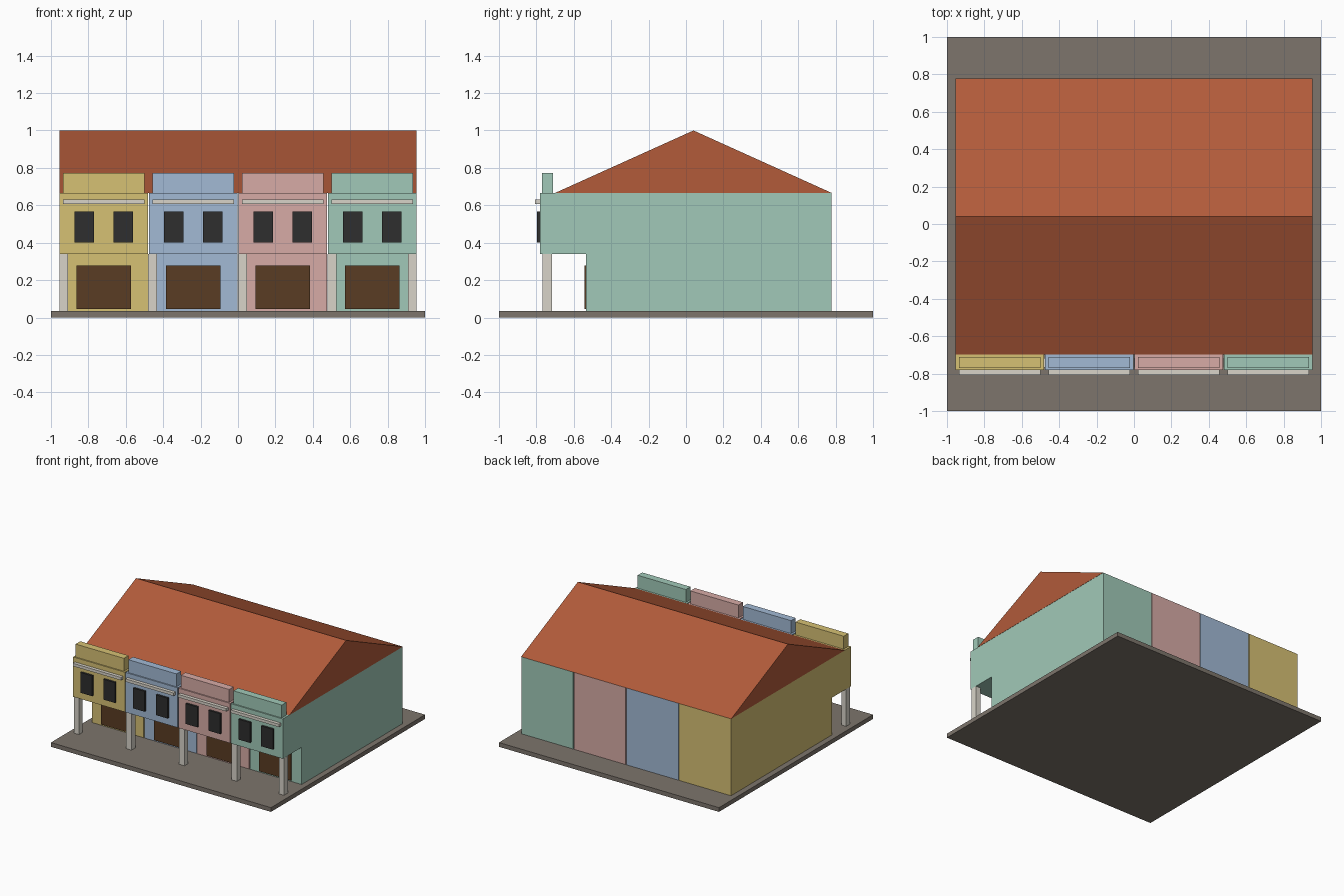
import bpy
import bmesh

if "Cube" in bpy.data.objects:
    bpy.data.objects.remove(bpy.data.objects["Cube"])


def material(name, r, g, b):
    """Flat material from 0-255 sRGB values."""
    def lin(c):
        c /= 255
        return c / 12.92 if c <= 0.04045 else ((c + 0.055) / 1.055) ** 2.4
    m = bpy.data.materials.new(name)
    m.diffuse_color = (lin(r), lin(g), lin(b), 1)
    m.use_nodes = True
    m.node_tree.nodes["Principled BSDF"].inputs["Base Color"].default_value = m.diffuse_color
    return m


PAVING = material("paving_grey", 125, 117, 108)
ROOF = material("terracotta", 178, 91, 58)
TRIM = material("pale_stone", 216, 212, 201)
GLASS = material("dark_glass", 46, 46, 46)
WOOD = material("brown_wood", 90, 60, 35)
WALLS = [material("yellow_plaster", 214, 193, 116),
         material("blue_plaster", 162, 186, 213),
         material("pink_plaster", 215, 171, 166),
         material("green_plaster", 161, 201, 184)]


def add_object(name, bm, mat):
    bmesh.ops.recalc_face_normals(bm, faces=bm.faces)
    mesh = bpy.data.meshes.new(name)
    bm.to_mesh(mesh)
    bm.free()
    mesh.materials.append(mat)
    obj = bpy.data.objects.new(name, mesh)
    bpy.context.collection.objects.link(obj)
    return obj


def extrude_x(name, profile, x0, x1, mat):
    """Solid made from a (y, z) profile swept from x0 to x1."""
    bm = bmesh.new()
    face = bm.faces.new([bm.verts.new((x0, y, z)) for y, z in profile])
    ext = bmesh.ops.extrude_face_region(bm, geom=[face])
    verts = [v for v in ext["geom"] if isinstance(v, bmesh.types.BMVert)]
    bmesh.ops.translate(bm, verts=verts, vec=(x1 - x0, 0, 0))
    return add_object(name, bm, mat)


def box(name, x, y, z, mat):
    """Box from (min, max) pairs."""
    profile = [(y[0], z[0]), (y[1], z[0]), (y[1], z[1]), (y[0], z[1])]
    return extrude_x(name, profile, x[0], x[1], mat)


FLOOR, UPPER, EAVE = 0.035, 0.34, 0.667
FRONT, SHOP, BACK = -0.78, -0.535, 0.777
PITCH, WIDTH = 0.4785, 0.471

# Paved slab
box("ground_slab", (-1, 1), (-1, 1), (0, FLOOR), PAVING)

# Four terraced shops with an overhanging upper storey
for i, wall in enumerate(WALLS):
    cx = (i - 1.5) * PITCH
    n = i + 1

    def span(half, offset=0.0):
        return (cx + offset - half, cx + offset + half)

    extrude_x(f"house_walls_{n}",
              [(SHOP, 0.01), (BACK, 0.01), (BACK, EAVE), (FRONT, EAVE),
               (FRONT, UPPER), (SHOP, UPPER)],
              *span(WIDTH / 2), wall)
    box(f"parapet_{n}", span(0.219), (-0.77, -0.71), (EAVE - 0.005, 0.773), wall)
    box(f"cornice_{n}", span(0.219), (-0.807, FRONT + 0.005), (0.606, 0.63), TRIM)
    box(f"shop_door_{n}", span(0.145), (SHOP - 0.009, SHOP + 0.005), (0.046, 0.279), WOOD)
    for side, off in (("left", -0.104), ("right", 0.104)):
        box(f"window_{side}_{n}", span(0.053, off), (-0.797, FRONT + 0.005),
            (0.40, 0.567), GLASS)

# Posts carrying the overhang
for n, (x0, x1) in enumerate([(-0.954, -0.91), (-0.48, -0.432), (-0.001, 0.049),
                              (0.478, 0.526), (0.91, 0.954)], 1):
    box(f"post_{n}", (x0, x1), (-0.766, -0.716), (0.01, UPPER), TRIM)

# Gabled roof over the whole row
extrude_x("gable_roof", [(-0.698, EAVE), (BACK, EAVE), (0.04, 1.0)],
          -0.955, 0.955, ROOF)
